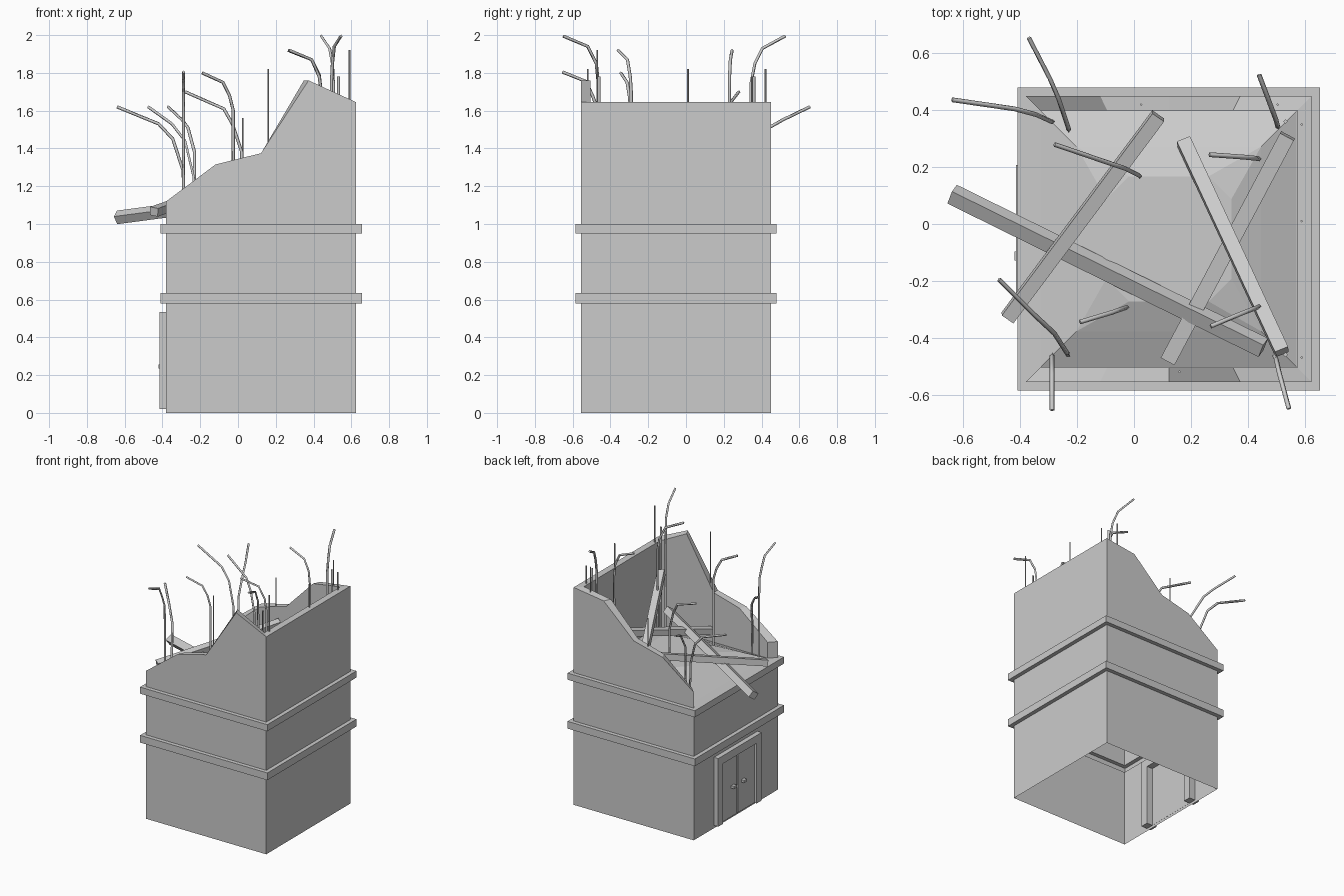
import bpy, bmesh
from math import radians
from mathutils import Vector, Matrix

if "Cube" in bpy.data.objects:
    bpy.data.objects.remove(bpy.data.objects["Cube"])

CX, CY = 0.1225, -0.0525      # centre of the building plan
S = 1.005                     # plan width


def make_mesh(name, build):
    bm = bmesh.new()
    build(bm)
    bmesh.ops.remove_doubles(bm, verts=bm.verts, dist=0.0005)
    bmesh.ops.recalc_face_normals(bm, faces=bm.faces)
    me = bpy.data.meshes.new(name)
    bm.to_mesh(me)
    bm.free()
    ob = bpy.data.objects.new(name, me)
    bpy.context.collection.objects.link(ob)
    return ob


def box(name, lo, hi):
    def build(bm):
        bmesh.ops.create_cube(bm, size=1)
        for v in bm.verts:
            v.co = Vector([a + (c + 0.5) * (b - a) for a, b, c in zip(lo, hi, v.co)])
    return make_mesh(name, build)


def beam(name, a, b, w, h, roll=0):
    a, b = Vector(a), Vector(b)
    def build(bm):
        bmesh.ops.create_cube(bm, size=1)
        d = b - a
        turn = Matrix.Rotation(radians(roll), 3, d.normalized())
        side = turn @ d.cross(Vector((0, 0, 1))).normalized()
        up = side.cross(d).normalized()
        for v in bm.verts:
            x, y, z = v.co
            v.co = (a + b) / 2 + d * x + side * y * w + up * z * h
    return make_mesh(name, build)


def rod(name, pts, r):
    cu = bpy.data.curves.new(name, 'CURVE')
    cu.dimensions = '3D'
    cu.bevel_depth = r
    cu.bevel_resolution = 0
    cu.use_fill_caps = True
    sp = cu.splines.new('POLY')
    sp.points.add(len(pts) - 1)
    for p, co in zip(sp.points, pts):
        p.co = (*co, 1)
    ob = bpy.data.objects.new(name, cu)
    bpy.context.collection.objects.link(ob)
    bpy.ops.object.select_all(action='DESELECT')
    ob.select_set(True)
    bpy.context.view_layer.objects.active = ob
    bpy.ops.object.convert(target='MESH')


# lower storeys: open-bottomed shell with two projecting bands, closed by the floor
def shell(bm):
    prof = [(.5, 0), (.5, .58), (.53, .58), (.53, .635), (.5, .635),
            (.5, .95), (.53, .95), (.53, 1.0), (.5, 1.0)]
    rings = [[bm.verts.new((CX + sx * r * S, CY + sy * r * S, z))
              for sx, sy in ((-1, -1), (1, -1), (1, 1), (-1, 1))] for r, z in prof]
    for a, b in zip(rings, rings[1:]):
        for i in range(4):
            j = (i + 1) % 4
            bm.faces.new((a[i], a[j], b[j], b[i]))
    bm.faces.new(rings[-1])
make_mesh("building_shell", shell)


# broken upper walls: U-shaped with a jagged top and mitred ends
def broken_walls(bm):
    front = [(-.5, 1.12), (-.24, 1.315), (0, 1.375), (.25, 1.76), (.5, 1.645)]
    back = [(-.5, 1.12), (-.24, 1.315), (0, 1.375), (.25, 1.61), (.5, 1.645)]
    path = [(x, -.5, z) for x, z in front] + [(x, .5, z) for x, z in reversed(back)]
    rows = [[bm.verts.new((CX + x * k * S, CY + y * k * S, h))
             for k, h in ((1, 1), (1, z), (.9, z), (.9, 1))] for x, y, z in path]
    for a, b in zip(rows, rows[1:]):
        for i in range(3):
            bm.faces.new((a[i], b[i], b[i + 1], a[i + 1]))
    bm.faces.new(rows[0])
    bm.faces.new(rows[-1])
make_mesh("broken_walls", broken_walls)


# rubble mound on the upper floor
def mound(bm):
    for x, y, z in ((.45, .45, 1.0), (.325, .325, 1.06), (.14, .22, 1.105), (.22, .14, 1.105)):
        for sx in (-1, 1):
            for sy in (-1, 1):
                bm.verts.new((CX + sx * x, CY + sy * y, z))
    bmesh.ops.convex_hull(bm, input=bm.verts)
    low = [f for f in bm.faces if all(v.co.z < 1.001 for v in f.verts)]
    bmesh.ops.delete(bm, geom=low, context='FACES_ONLY')
make_mesh("rubble_mound", mound)

# double door in the left wall
for s, n in ((-1, "a"), (1, "b")):
    ys = sorted((CY + s * .2, CY + s * .26))
    box("door_post_" + n, (-.415, ys[0], .02), (-.33, ys[1], .535))
    ys = sorted((CY + s * .004, CY + s * .2))
    box("door_leaf_" + n, (-.395, ys[0], .02), (-.379, ys[1], .475))
    y = CY + s * .06
    box("door_handle_" + n, (-.42, y - .016, .235), (-.39, y + .016, .255))
box("door_lintel", (-.415, CY - .2, .475), (-.33, CY + .2, .535))

# fallen beams
beam("fallen_beam_1", (-.64, .105, 1.035), (.455, -.435, 1.18), .055, .05, 35)
beam("fallen_beam_2", (.085, .38, 1.25), (-.445, -.33, 1.065), .05, .045, -10)
beam("fallen_beam_3", (.175, .29, 1.08), (.52, -.45, 1.45), .05, .045, -8)
beam("fallen_beam_4", (.54, .31, 1.27), (.12, -.48, 1.10), .055, .045)

# bent reinforcement bars
bent = [
    [(-.23, .33, 1.0), (-.23, .335, 1.38), (-.265, .44, 1.51), (-.295, .51, 1.55), (-.37, .655, 1.62)],
    [(-.285, .36, 1.0), (-.29, .36, 1.28), (-.345, .385, 1.45), (-.42, .405, 1.53), (-.64, .437, 1.62)],
    [(.02, .165, 1.0), (.02, .17, 1.38), (-.03, .195, 1.53), (-.075, .21, 1.61), (-.28, .28, 1.7)],
    [(-.23, -.46, 1.0), (-.235, -.455, 1.25), (-.28, -.385, 1.44), (-.35, -.32, 1.53), (-.475, -.195, 1.62)],
    [(-.288, -.46, 1.0), (-.288, -.465, 1.6), (-.288, -.495, 1.68), (-.288, -.53, 1.755), (-.288, -.655, 1.805)],
    [(-.025, -.293, 1.0), (-.025, -.293, 1.6), (-.045, -.3, 1.68), (-.08, -.312, 1.75), (-.19, -.345, 1.8)],
    [(.44, -.288, 1.0), (.44, -.29, 1.7), (.43, -.295, 1.78), (.39, -.31, 1.87), (.27, -.36, 1.92)],
    [(.44, .228, 1.0), (.44, .23, 1.7), (.43, .231, 1.79), (.39, .235, 1.87), (.265, .244, 1.92)],
    [(.507, .34, 1.0), (.505, .345, 1.75), (.5, .365, 1.85), (.485, .405, 1.93), (.44, .525, 1.995)],
    [(.495, -.46, 1.0), (.495, -.465, 1.75), (.5, -.475, 1.85), (.51, -.52, 1.94), (.545, -.65, 1.995)],
]
for i, pts in enumerate(bent):
    rod(f"bent_bar_{i + 1}", pts, .0085)

# straight reinforcement bars
straight = [(.16, -.52, 1.82), (.59, -.47, 1.92), (.59, .01, 1.82), (.59, .35, 1.78),
            (.505, .42, 1.82), (.025, .42, 1.56)]
for i, (x, y, z) in enumerate(straight):
    rod(f"straight_bar_{i + 1}", [(x, y, 1.1), (x, y, z)], .005)
for y, n in ((-.46, "front"), (.36, "back")):
    rod("stub_bar_" + n, [(.533, y, 1.0), (.533, y, 1.78)], .008)
